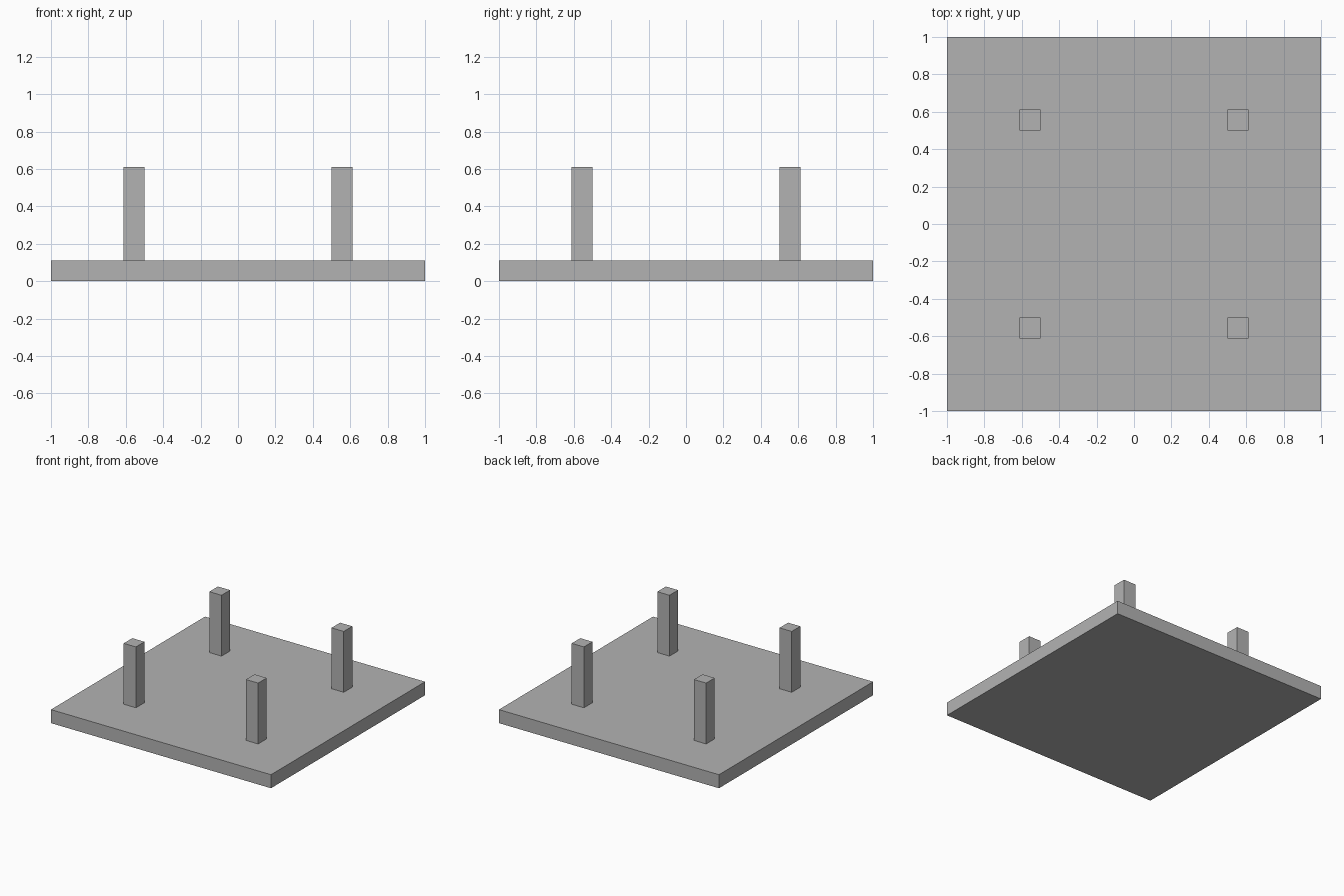
import bpy

cube = bpy.data.objects.get("Cube")
if cube:
    bpy.data.objects.remove(cube, do_unlink=True)

UNIT = 1 / 9  # slab thickness and post width
POST_HEIGHT = 0.5

grey = bpy.data.materials.new("plain grey")
grey.use_nodes = True
colour = (0.45, 0.45, 0.45, 1)
grey.diffuse_color = colour
grey.node_tree.nodes["Principled BSDF"].inputs["Base Color"].default_value = colour


def box(name, centre, size):
    bpy.ops.mesh.primitive_cube_add(size=1, location=centre)
    obj = bpy.context.object
    obj.name = name
    obj.scale = size
    bpy.ops.object.transform_apply(location=False, rotation=False, scale=True)
    obj.data.materials.append(grey)
    return obj


# Square slab
box("slab", (0, 0, UNIT / 2), (2, 2, UNIT))

# Four upright posts standing on the slab
for side, x in (("left", 1), ("right", -1)):
    for end, y in (("front", -1), ("back", 1)):
        box(f"{end}_{side}_post",
            (x * 5 * UNIT, y * 5 * UNIT, UNIT + POST_HEIGHT / 2),
            (UNIT, UNIT, POST_HEIGHT))
